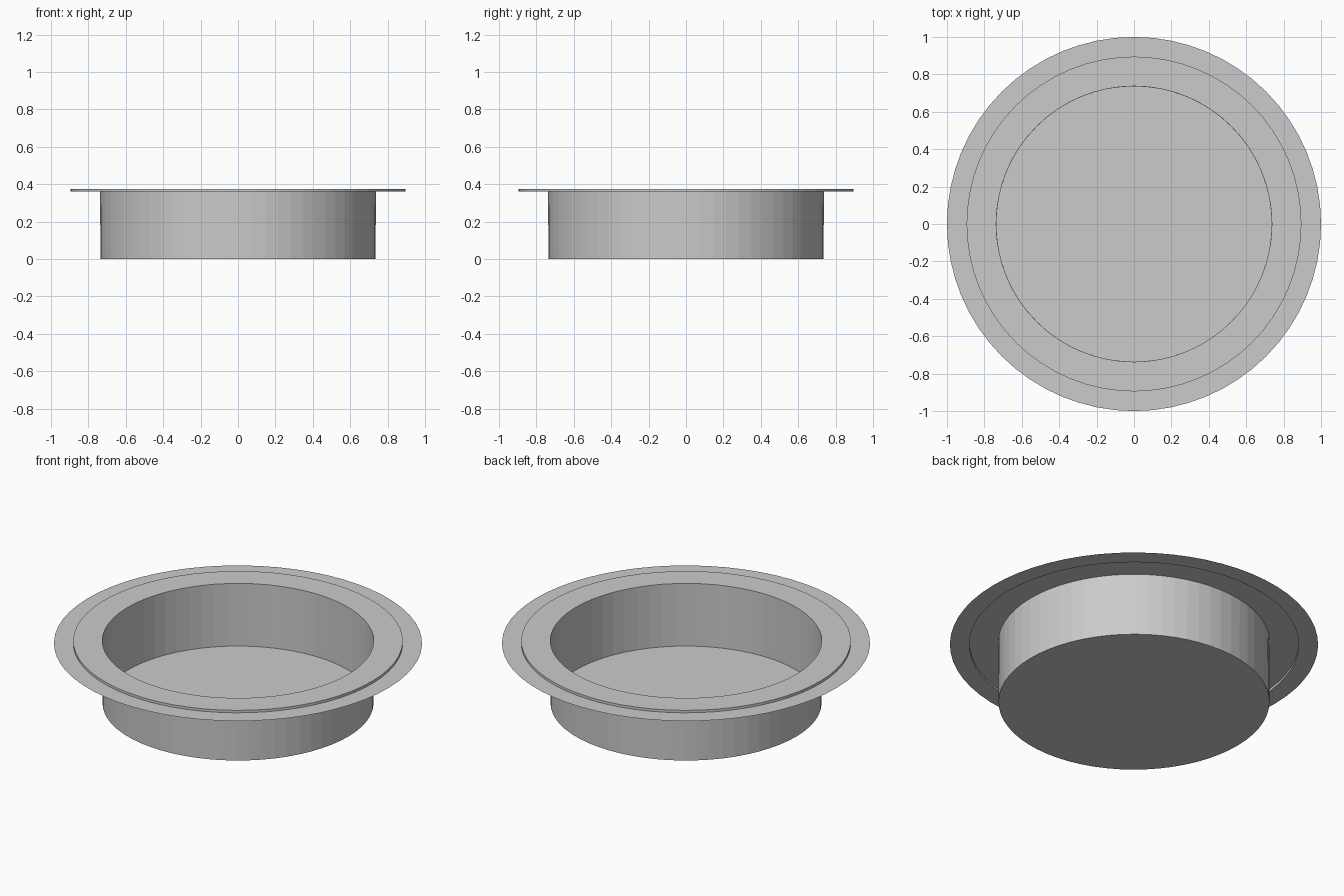
import bpy, bmesh, math

if "Cube" in bpy.data.objects:
    bpy.data.objects.remove(bpy.data.objects["Cube"])

SIDES = 64


def lathe(name, profile, cap_first=False):
    """Revolve (radius, z) points around z into an open, flat-faced sheet."""
    bm = bmesh.new()
    rings = []
    for r, z in profile:
        rings.append([bm.verts.new((r * math.cos(2 * math.pi * i / SIDES),
                                    r * math.sin(2 * math.pi * i / SIDES), z))
                      for i in range(SIDES)])
    for a, b in zip(rings, rings[1:]):
        for i in range(SIDES):
            j = (i + 1) % SIDES
            bm.faces.new((a[i], a[j], b[j], b[i]))
    if cap_first:
        bm.faces.new(rings[0][::-1])
    mesh = bpy.data.meshes.new(name)
    bm.to_mesh(mesh)
    bm.free()
    obj = bpy.data.objects.new(name, mesh)
    bpy.context.collection.objects.link(obj)
    return obj


# Thin-walled pan: floor and upright wall
lathe("pan_body", [(0.736, 0.0), (0.737, 0.375)], cap_first=True)

# Raised flat rim with a small step down at its edge, then the thin outer brim
lathe("stepped_rim", [(0.737, 0.375), (0.895, 0.375),
                      (0.895, 0.36), (1.0, 0.36)])
